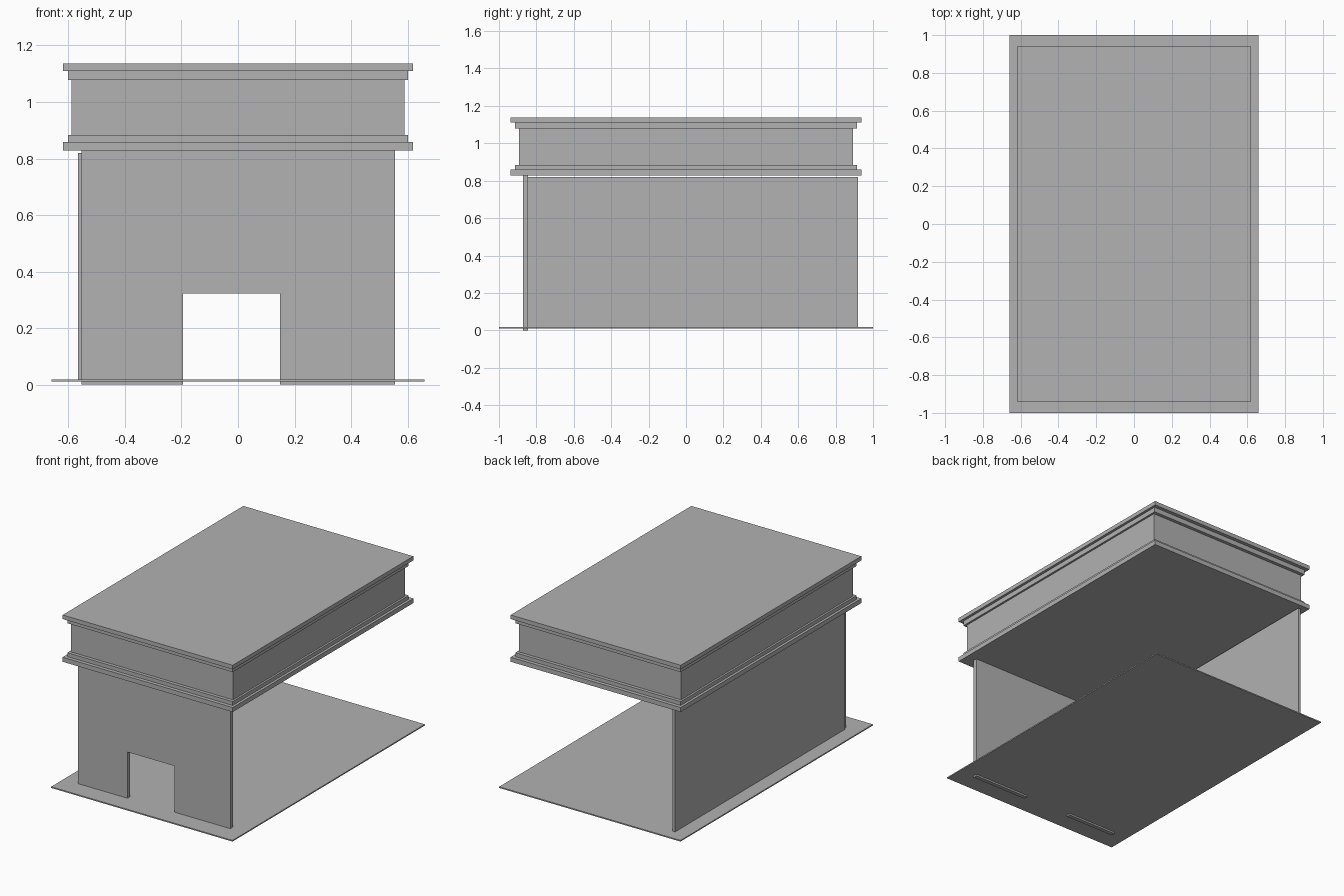
import bpy
import bmesh

cube = bpy.data.objects.get("Cube")
if cube:
    bpy.data.objects.remove(cube, do_unlink=True)

# Single plain grey
grey = bpy.data.materials.new("plain grey")
grey.use_nodes = True
colour = (0.445, 0.445, 0.445, 1)
grey.diffuse_color = colour
grey.node_tree.nodes["Principled BSDF"].inputs["Base Color"].default_value = colour


def finish(name, bm):
    bmesh.ops.recalc_face_normals(bm, faces=bm.faces)
    mesh = bpy.data.meshes.new(name)
    bm.to_mesh(mesh)
    bm.free()
    mesh.materials.append(grey)
    obj = bpy.data.objects.new(name, mesh)
    bpy.context.collection.objects.link(obj)
    return obj


def box(name, low, high):
    bm = bmesh.new()
    bmesh.ops.create_cube(bm, size=1)
    for v in bm.verts:
        for i in range(3):
            v.co[i] = high[i] if v.co[i] > 0 else low[i]
    return finish(name, bm)


# Thin ground slab
box("ground_slab", (-0.66, -1, 0.011), (0.66, 1, 0.019))

# Front wall: outline with an off-centre doorway, extruded in depth
outline = [(-0.554, 0), (-0.194, 0), (-0.194, 0.323), (0.148, 0.323),
           (0.148, 0), (0.555, 0), (0.555, 0.829), (-0.554, 0.829)]
bm = bmesh.new()
face = bm.faces.new([bm.verts.new((x, -0.872, z)) for x, z in outline])
extruded = bmesh.ops.extrude_face_region(bm, geom=[face])["geom"]
bmesh.ops.translate(bm, vec=(0, 0.027, 0),
                    verts=[g for g in extruded if isinstance(g, bmesh.types.BMVert)])
# Close the near side if the extrusion consumed it
edges = [e for e in bm.edges if e.is_boundary]
if edges:
    bmesh.ops.holes_fill(bm, edges=edges, sides=0)
finish("front_wall", bm)

# Single side wall; the other side and the back stay open
box("side_wall", (-0.565, -0.845, 0.015), (-0.547, 0.92, 0.819))

# Roof block with stepped mouldings: name, half width, half depth, bottom, top
layers = [("lower_cornice", 0.619, 0.939, 0.829, 0.859),
          ("lower_moulding", 0.602, 0.915, 0.859, 0.884),
          ("frieze", 0.589, 0.893, 0.884, 1.078),
          ("upper_moulding", 0.602, 0.915, 1.078, 1.11),
          ("roof_cap", 0.619, 0.939, 1.11, 1.137)]
for name, w, d, bottom, top in layers:
    box(name, (-w, -d, bottom), (w, d, top))
